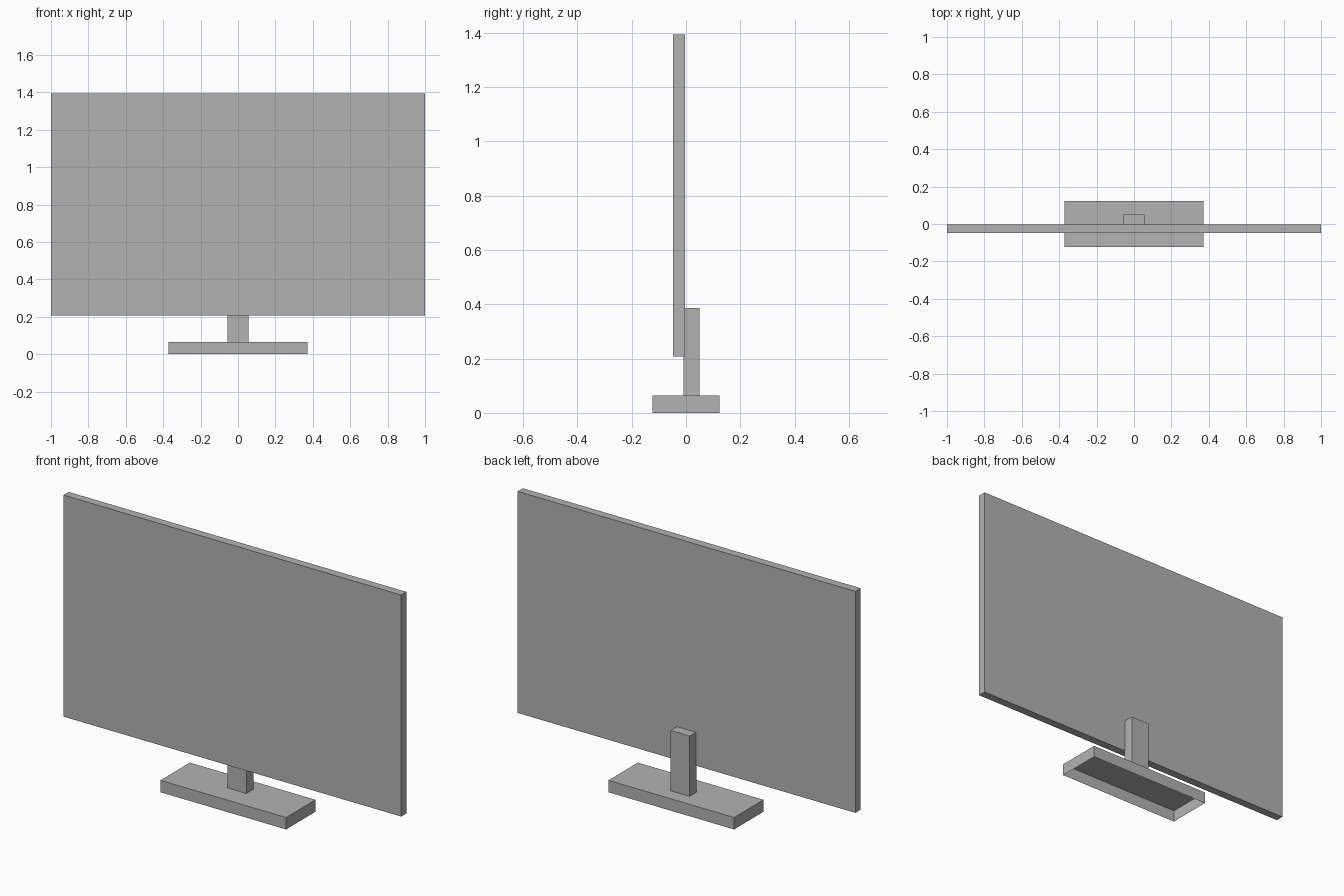
import bpy
import bmesh
from mathutils import Vector

cube = bpy.data.objects.get("Cube")
if cube:
    bpy.data.objects.remove(cube, do_unlink=True)

# One plain grey for the whole model
grey = bpy.data.materials.new("plain grey")
grey.use_nodes = True
colour = (0.45, 0.45, 0.45, 1.0)
grey.diffuse_color = colour
grey.node_tree.nodes["Principled BSDF"].inputs["Base Color"].default_value = colour


def box(name, low, high, open_bottom=False):
    """Flat-sided box between two corners, optionally without its underside."""
    low, high = Vector(low), Vector(high)
    bm = bmesh.new()
    bmesh.ops.create_cube(bm, size=1)
    bmesh.ops.scale(bm, vec=high - low, verts=bm.verts)
    bmesh.ops.translate(bm, vec=(low + high) / 2, verts=bm.verts)
    if open_bottom:
        bm.normal_update()
        underside = [f for f in bm.faces if f.normal.z < -0.9]
        bmesh.ops.delete(bm, geom=underside, context='FACES_ONLY')
    mesh = bpy.data.meshes.new(name)
    bm.to_mesh(mesh)
    bm.free()
    mesh.materials.append(grey)
    obj = bpy.data.objects.new(name, mesh)
    bpy.context.collection.objects.link(obj)
    return obj


# Thin wide display panel
box("screen_panel", (-1, -0.048, 0.208), (1, -0.004, 1.394))

# Upright behind the panel
box("stand_neck", (-0.056, -0.009, 0.064), (0.056, 0.05, 0.387))

# Shallow foot, hollow underneath
box("stand_base", (-0.372, -0.124, 0), (0.372, 0.124, 0.064), open_bottom=True)
